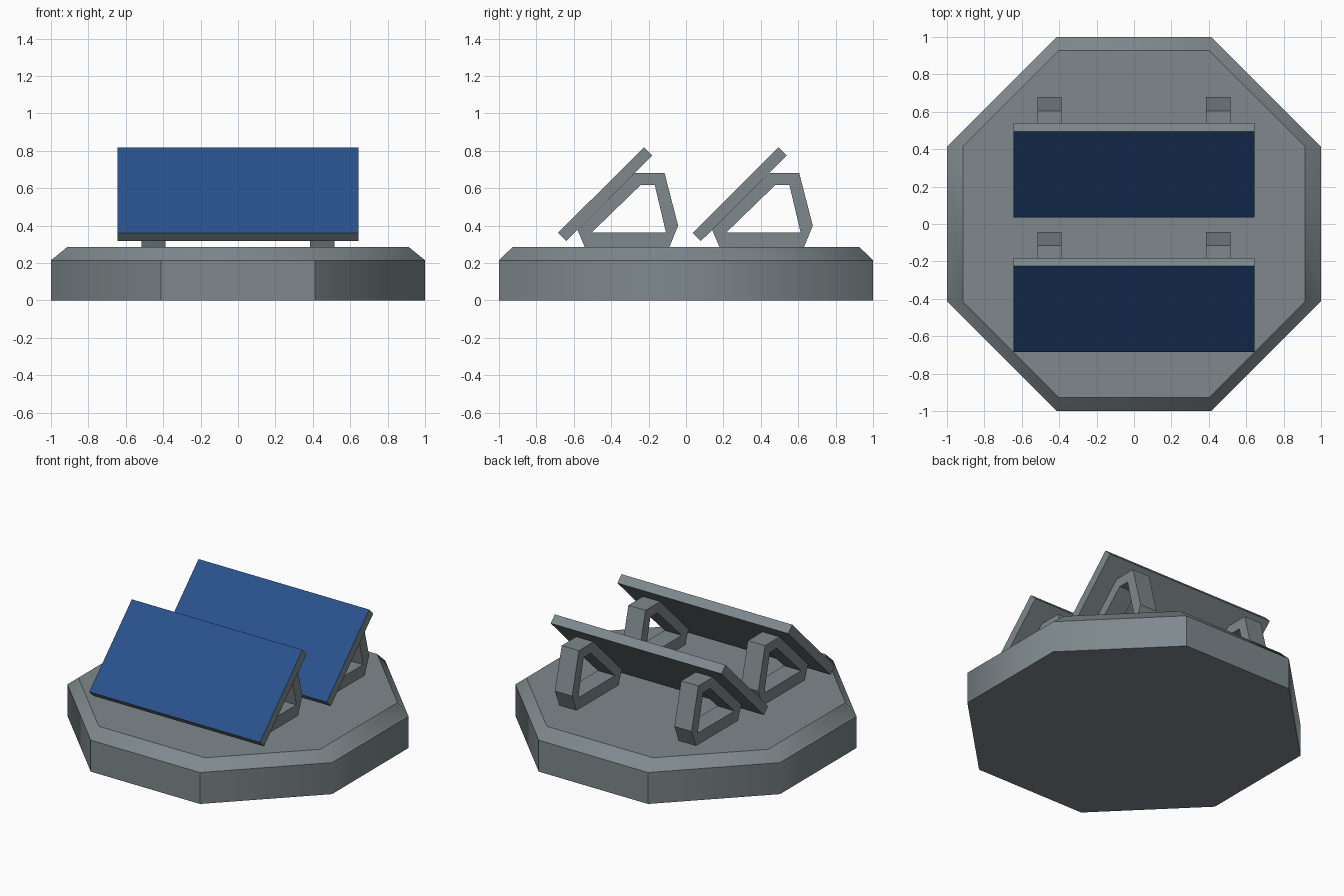
import bpy, bmesh

if "Cube" in bpy.data.objects:
    bpy.data.objects.remove(bpy.data.objects["Cube"])


def material(name, rgb):
    m = bpy.data.materials.new(name)
    m.diffuse_color = (*rgb, 1)
    m.use_nodes = True
    m.node_tree.nodes["Principled BSDF"].inputs["Base Color"].default_value = m.diffuse_color
    return m


GREY = material("metal grey", (0.21, 0.25, 0.265))
BLUE = material("panel blue", (0.022, 0.085, 0.26))
ROW_PITCH = 0.72


def finish(name, bm, mats):
    bmesh.ops.recalc_face_normals(bm, faces=bm.faces)
    me = bpy.data.meshes.new(name)
    bm.to_mesh(me)
    bm.free()
    for m in mats:
        me.materials.append(m)
    ob = bpy.data.objects.new(name, me)
    bpy.context.collection.objects.link(ob)
    return ob


def extrude_x(bm, faces, width):
    """Thicken flat faces along x."""
    new = bmesh.ops.extrude_face_region(bm, geom=faces)["geom"]
    bmesh.ops.translate(bm, vec=(width, 0, 0),
                        verts=[v for v in new if isinstance(v, bmesh.types.BMVert)])


# octagonal base with chamfered rim
def octagon(bm, flat_x, flat_y, cx, cy, z):
    pts = [(cx, -flat_y), (flat_x, -cy), (flat_x, cy), (cx, flat_y),
           (-cx, flat_y), (-flat_x, cy), (-flat_x, -cy), (-cx, -flat_y)]
    return [bm.verts.new((x, y, z)) for x, y in pts]


bm = bmesh.new()
rings = [octagon(bm, 1, 1, 0.413, 0.413, 0),
         octagon(bm, 1, 1, 0.413, 0.413, 0.215),
         octagon(bm, 0.914, 0.928, 0.402, 0.417, 0.285)]
bm.faces.new(rings[0])
bm.faces.new(rings[-1])
for a, b in zip(rings, rings[1:]):
    for i in range(8):
        j = (i + 1) % 8
        bm.faces.new((a[i], a[j], b[j], b[i]))
# soft side corners, hard front and back corners
for f in bm.faces:
    f.smooth = len(f.verts) == 4
for e in bm.edges:
    p, q = e.verts
    wall = min(p.co.z, q.co.z) < 0.1
    e.smooth = abs(p.co.z - q.co.z) > 0.01 and not (wall and abs(p.co.y) > 0.9)
finish("base", bm, [GREY])


# tilted panel, blue on its sunward face
def panel(name, dy):
    bm = bmesh.new()
    profile = [(-0.684, 0.362), (-0.640, 0.318), (-0.181, 0.775), (-0.225, 0.819)]
    f = bm.faces.new([bm.verts.new((-0.645, y + dy, z)) for y, z in profile])
    extrude_x(bm, [f], 1.29)
    bmesh.ops.recalc_face_normals(bm, faces=bm.faces)
    for f in bm.faces:
        f.material_index = int(f.normal.y < -0.5 and f.normal.z > 0.5)
    finish(name, bm, [GREY, BLUE])


# closed ring bracket carrying a panel
def bracket(name, x, dy):
    outer = [(-0.54, 0.283), (-0.58, 0.377), (-0.272, 0.683),
             (-0.115, 0.683), (-0.042, 0.40), (-0.09, 0.283)]
    inner = [(-0.505, 0.363), (-0.243, 0.617), (-0.167, 0.617), (-0.107, 0.363)]
    partner = [0, 0, 1, 2, 3, 3]
    bm = bmesh.new()
    o, n = ([bm.verts.new((x, y + dy, z)) for y, z in pts] for pts in (outer, inner))
    faces = []
    for i in range(6):
        j = (i + 1) % 6
        a, b = partner[i], partner[j]
        quad = [o[i], o[j], n[b]] + ([n[a]] if a != b else [])
        faces.append(bm.faces.new(quad))
    extrude_x(bm, faces, 0.13)
    finish(name, bm, [GREY])


for row, dy in (("front", 0), ("rear", ROW_PITCH)):
    panel(row + "_panel", dy)
    bracket(row + "_bracket_left", -0.517, dy)
    bracket(row + "_bracket_right", 0.386, dy)
